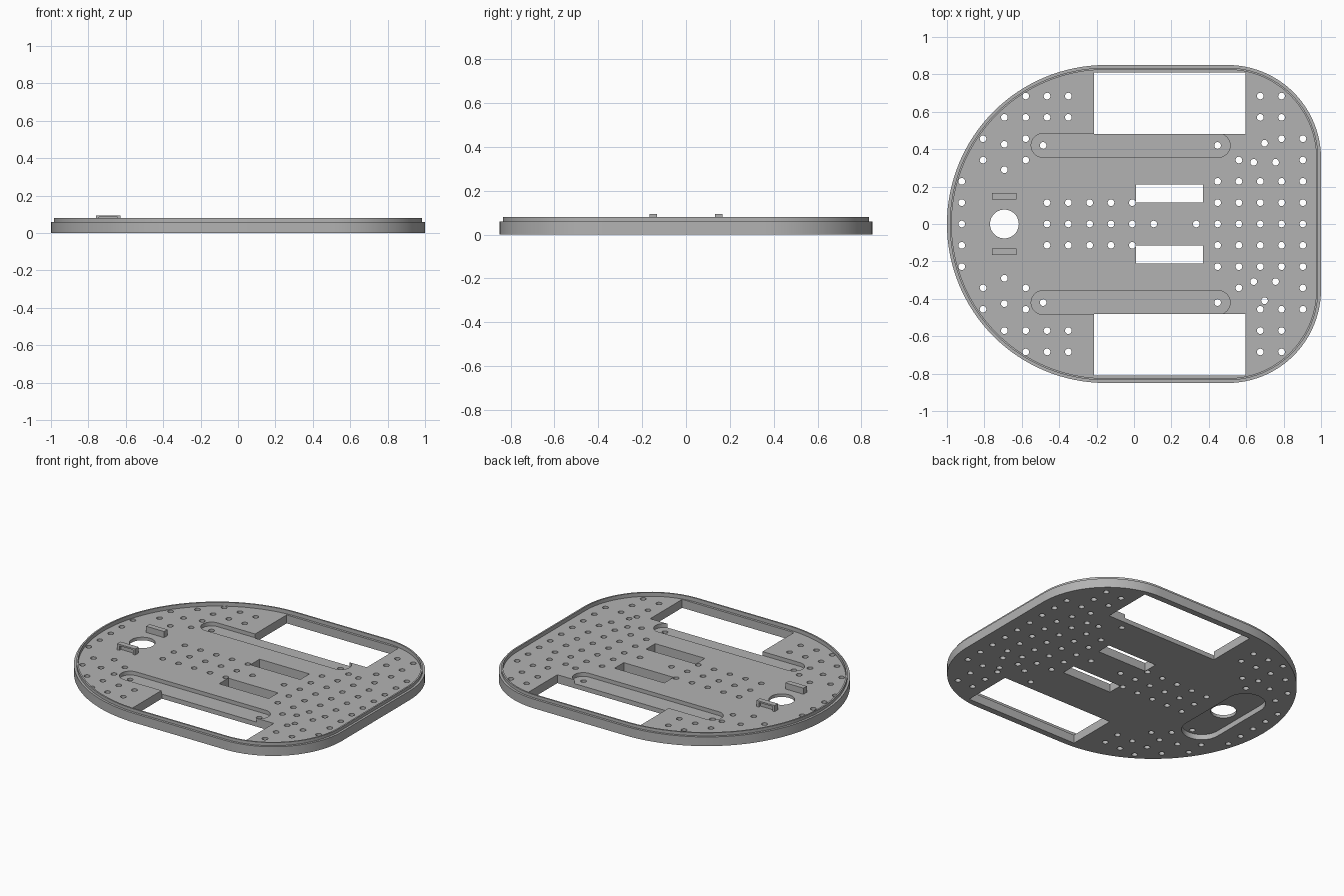
import bpy, bmesh, math

cube = bpy.data.objects.get("Cube")
if cube:
    bpy.data.objects.remove(cube, do_unlink=True)

GREY = (0.45, 0.45, 0.45, 1)
grey = bpy.data.materials.new("grey plastic")
grey.use_nodes = True
grey.diffuse_color = GREY
grey.node_tree.nodes["Principled BSDF"].inputs["Base Color"].default_value = GREY

FLOOR = 0.055
PITCH = 0.114


def arc(cx, cy, r, start, end, n):
    angles = [math.radians(start + (end - start) * i / n) for i in range(n + 1)]
    return [(cx + r * math.cos(a), cy + r * math.sin(a)) for a in angles]


def circle(cx, cy, r, n):
    return arc(cx, cy, r, 0, 360, n)[:-1]


def rect(x0, x1, y0, y1):
    return [(x0, y0), (x1, y0), (x1, y1), (x0, y1)]


def outline(inset):
    """Half disc on the right side, two rounded corners on the left."""
    return (arc(0.5, -0.35, 0.5 - inset, -90, 0, 24)
            + arc(0.5, 0.35, 0.5 - inset, 0, 90, 24)
            + arc(-0.15, 0, 0.85 - inset, 90, 270, 64))


def loft(bm, loops):
    """Join (points, z) loops into a closed solid."""
    rings = [[bm.verts.new((x, y, z)) for x, y in pts] for pts, z in loops]
    for a, b in zip(rings, rings[1:]):
        for i in range(len(a)):
            j = (i + 1) % len(a)
            bm.faces.new((a[i], a[j], b[j], b[i]))
    bm.faces.new(rings[0][::-1])
    bm.faces.new(rings[-1])


def solid(name, parts):
    bm = bmesh.new()
    for loops in parts:
        loft(bm, loops)
    bmesh.ops.recalc_face_normals(bm, faces=bm.faces)
    mesh = bpy.data.meshes.new(name)
    bm.to_mesh(mesh)
    bm.free()
    mesh.materials.append(grey)
    obj = bpy.data.objects.new(name, mesh)
    bpy.context.collection.objects.link(obj)
    return obj


def prism(pts, z0, z1):
    return [(pts, z0), (pts, z1)]


def activate(obj):
    bpy.ops.object.select_all(action='DESELECT')
    obj.select_set(True)
    bpy.context.view_layer.objects.active = obj


def cut(obj, parts):
    cutter = solid("cutter", parts)
    cutter.hide_render = True
    mod = obj.modifiers.new("cut", 'BOOLEAN')
    mod.operation = 'DIFFERENCE'
    mod.solver = 'EXACT'
    mod.object = cutter
    activate(obj)
    bpy.ops.object.modifier_apply(modifier=mod.name)
    bpy.data.objects.remove(cutter, do_unlink=True)


def through(shapes):
    return [prism(s, -0.1, 0.2) for s in shapes]


# Base plate with stepped outer wall and thin raised lip
plate = solid("base_plate", [[
    (outline(0), 0), (outline(0), 0.06), (outline(0.015), 0.06),
    (outline(0.015), 0.08), (outline(0.025), 0.08), (outline(0.025), FLOOR)]])

# Long grooves beside the wheel windows
grooves = [arc(0.45, y, 0.064, -90, 90, 16) + arc(-0.486, y, 0.064, 90, 270, 16)
           for y in (-0.42, 0.42)]
cut(plate, [prism(g, 0.03, 0.2) for g in grooves])

# Rounded pocket under the caster hole
pocket = arc(-0.693, 0.2, 0.12, 0, 180, 20) + arc(-0.693, -0.2, 0.12, 180, 360, 20)
cut(plate, [prism(pocket, -0.1, 0.035)])

# Wheel windows and centre slots
windows = [rect(-0.215, 0.595, 0.48, 0.81), rect(-0.215, 0.595, -0.81, -0.48),
           rect(0.01, 0.37, 0.115, 0.21), rect(0.01, 0.37, -0.21, -0.115)]
cut(plate, through(windows))

# Mounting holes: columns used in each row, mirrored front to back
rows = {0: [-8, *range(-4, 2), *range(3, 9)],
        1: [-8, *range(-4, 1), *range(4, 9)],
        2: [-8, *range(4, 9)],
        3: [-7, -5, 5, 8],
        4: [-7, -5, 7, 8],
        5: [-6, -5, -4, -3, 6, 7],
        6: [-5, -4, -3, 6, 7]}
spots = {(-0.009 + PITCH * c, s * PITCH * r)
         for r, cols in rows.items() for c in cols for s in (-1, 1)}
for s in (-1, 1):
    spots |= {(-0.693, s * 0.29), (-0.693, s * 0.426),
              (-0.486, s * 0.42), (0.447, s * 0.42)}
    y = 0.319 * s + 0.011
    spots |= {(0.64, y), (0.757, y), (0.698, y + 0.102 * s)}
spots.add((0.675, -0.456))
holes = [circle(x, y, 0.018, 16) for x, y in sorted(spots)]
holes.append(circle(-0.693, 0, 0.077, 40))
cut(plate, through(holes))

activate(plate)
bpy.ops.object.shade_smooth_by_angle(angle=math.radians(30))

# Caster tabs with a recess in the outward face
for name, s in (("left_tab", 1), ("right_tab", -1)):
    y0, y1 = sorted((s * 0.132, s * 0.167))
    tab = solid(name, [prism(rect(-0.758, -0.628, y0, y1), FLOOR - 0.005, 0.095)])
    y0, y1 = sorted((s * 0.15, s * 0.2))
    cut(tab, [prism(rect(-0.742, -0.644, y0, y1), FLOOR, 0.085)])
